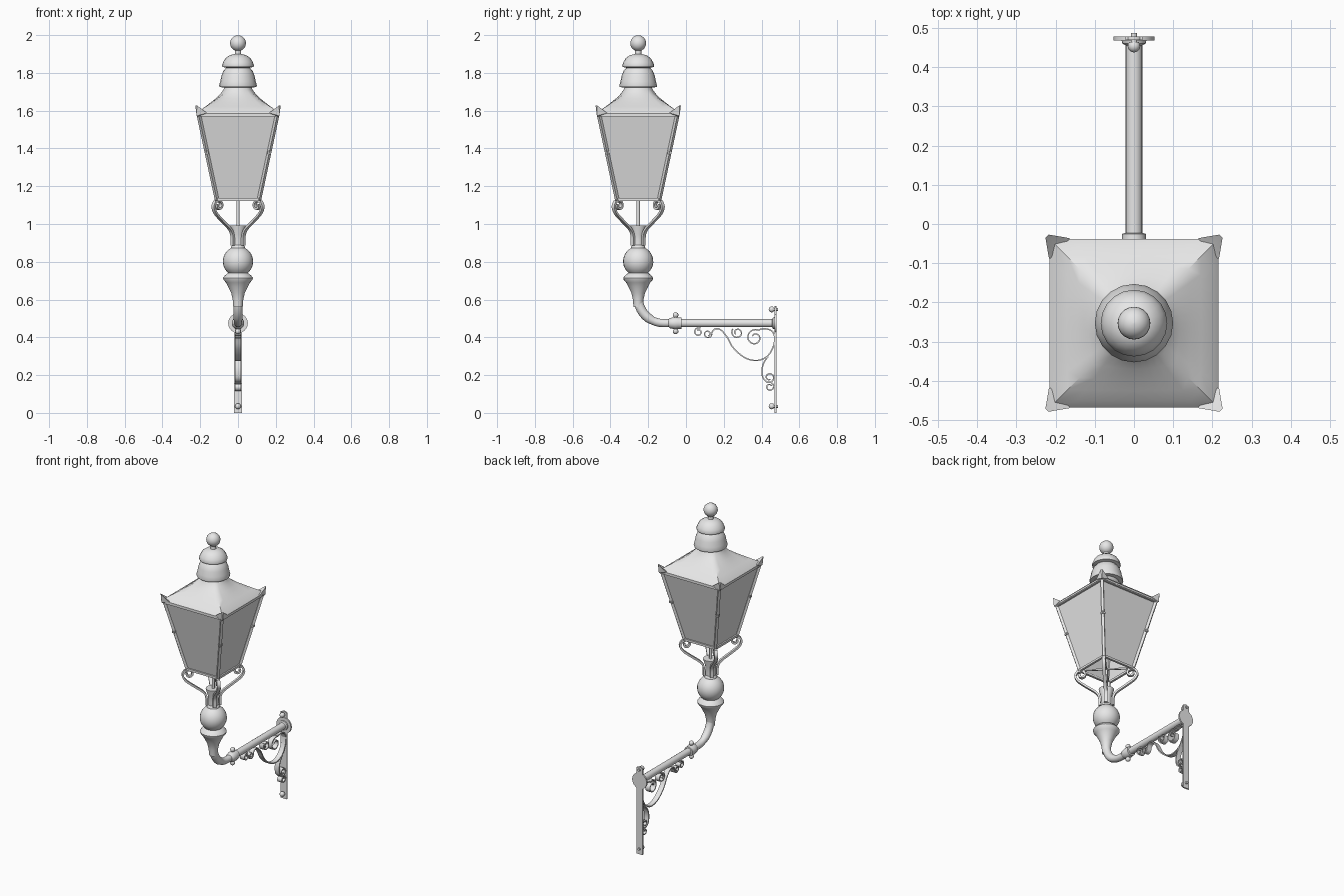
import bpy, bmesh, math
from mathutils import Vector, Matrix

if "Cube" in bpy.data.objects:
    bpy.data.objects.remove(bpy.data.objects["Cube"])

CY = -0.253          # lantern axis in y
ARM_Z = 0.475        # height of the horizontal arm
CORNERS = [(1, 1), (-1, 1), (-1, -1), (1, -1)]

grey = bpy.data.materials.new("painted grey metal")
grey.diffuse_color = (0.8, 0.8, 0.8, 1)
grey.use_nodes = True
grey.node_tree.nodes["Principled BSDF"].inputs["Base Color"].default_value = grey.diffuse_color


def finish(name, bm, angle=40):
    bmesh.ops.recalc_face_normals(bm, faces=bm.faces)
    me = bpy.data.meshes.new(name)
    bm.to_mesh(me)
    bm.free()
    me.materials.append(grey)
    ob = bpy.data.objects.new(name, me)
    bpy.context.collection.objects.link(ob)
    bpy.ops.object.select_all(action='DESELECT')
    ob.select_set(True)
    bpy.context.view_layer.objects.active = ob
    bpy.ops.object.shade_smooth_by_angle(angle=math.radians(angle))
    return ob


def loft(bm, rings, caps=True):
    """Skin a list of closed rings of points."""
    vs = [[bm.verts.new(p) for p in r] for r in rings]
    n = len(vs[0])
    for a, b in zip(vs, vs[1:]):
        for i in range(n):
            bm.faces.new((a[i], a[(i + 1) % n], b[(i + 1) % n], b[i]))
    if caps:
        bm.faces.new(vs[0][::-1])
        bm.faces.new(vs[-1])


def lathe(name, profile, origin=(0, CY, 0), axis=(0, 0, 1), seg=20):
    """Turn (radius, distance) pairs around an axis."""
    q = Vector((0, 0, 1)).rotation_difference(Vector(axis))
    rings = []
    for r, h in profile:
        rings.append([Vector(origin) + q @ Vector((r * math.cos(t), r * math.sin(t), h))
                      for t in (2 * math.pi * i / seg for i in range(seg))])
    bm = bmesh.new()
    loft(bm, rings)
    return finish(name, bm)


def ball(r, z, a0=-88, a1=88, n=10):
    """Profile of a ball between two latitudes."""
    return [(r * math.cos(math.radians(a)), z + r * math.sin(math.radians(a)))
            for a in (a0 + (a1 - a0) * i / n for i in range(n + 1))]


def smooth(pts, n=6):
    """Catmull-Rom through the points."""
    p = [Vector(q) for q in pts]
    p = [2 * p[0] - p[1]] + p + [2 * p[-1] - p[-2]]
    out = []
    for a, b, c, d in zip(p, p[1:], p[2:], p[3:]):
        for i in range(n):
            t = i / n
            out.append(0.5 * (2 * b + (c - a) * t + (2 * a - 5 * b + 4 * c - d) * t * t
                              + (3 * b - a - 3 * c + d) * t ** 3))
    return out + [p[-2]]


def spiral(c, r0, r1, start, turn, n=22):
    return [(c[0] + (r0 + (r1 - r0) * i / n) * math.cos(math.radians(start + turn * i / n)),
             c[1] + (r0 + (r1 - r0) * i / n) * math.sin(math.radians(start + turn * i / n)))
            for i in range(n + 1)]


def ribbon(bm, path, width, thick, place):
    """Flat bar following a 2D path; place(u, side, v) gives the 3D point."""
    p = [Vector(q) for q in path]
    rings = []
    for i, q in enumerate(p):
        d = (p[min(i + 1, len(p) - 1)] - p[max(i - 1, 0)]).normalized()
        n = Vector((-d.y, d.x)) * thick / 2
        rings.append([place((q + n * s).x, w * width / 2, (q + n * s).y)
                      for s, w in ((1, 1), (1, -1), (-1, -1), (-1, 1))])
    loft(bm, rings)


def bar(bm, a, b, w):
    """Square bar between two points."""
    a, b = Vector(a), Vector(b)
    m = Matrix.LocRotScale((a + b) / 2, (b - a).to_track_quat('Z', 'Y'), (w, w, (b - a).length))
    bmesh.ops.create_cube(bm, size=1, matrix=m)


def box(bm, c, s):
    bmesh.ops.create_cube(bm, size=1, matrix=Matrix.LocRotScale(c, None, s))


# Finial and two chimney caps
lathe("finial", [(0.022, 1.885), (0.016, 1.905)] + ball(0.042, 1.957, -66, 88))
lathe("upper_cap", [(0.055, 1.825), (0.083, 1.832), (0.085, 1.84), (0.078, 1.858), (0.066, 1.878),
                    (0.045, 1.893), (0.018, 1.9)])
lathe("lower_cap", [(0.068, 1.722), (0.098, 1.725), (0.1, 1.733), (0.094, 1.755), (0.088, 1.785),
                    (0.078, 1.81), (0.062, 1.828), (0.05, 1.84)])

# Roof, square at the eaves and round at the top
def roof_ring(half, z, roundness, n=40):
    ring = []
    for i in range(n):
        t = 2 * math.pi * i / n + math.pi / 4
        c, s = math.cos(t), math.sin(t)
        k = roundness + (1 - roundness) / max(abs(c), abs(s))
        ring.append((half * k * c, CY + half * k * s, z))
    return ring

bm = bmesh.new()
loft(bm, [roof_ring(*r) for r in ((0.205, 1.572, 0), (0.215, 1.574, 0), (0.215, 1.586, 0),
                                  (0.198, 1.604, 0), (0.172, 1.622, 0.05), (0.145, 1.643, 0.15),
                                  (0.117, 1.665, 0.35), (0.094, 1.688, 0.65), (0.078, 1.71, 0.9),
                                  (0.07, 1.728, 1))])
finish("roof", bm)

# Tapered panes, open at the bottom
def square(h, z):
    return [(x * h, CY + y * h, z) for x, y in CORNERS]

bm = bmesh.new()
loft(bm, [square(0.108, 1.13), square(0.203, 1.574)], caps=False)
finish("panes", bm)

# Frame bars along corners, bottom and top, with small joints
bm = bmesh.new()
low, high = square(0.112, 1.13), square(0.207, 1.574)
for i in range(4):
    j = (i + 1) % 4
    bar(bm, low[i], high[i], 0.016)
    bar(bm, low[i], low[j], 0.014)
    bar(bm, high[i], high[j], 0.012)
    mid = Vector(low[i]).lerp(Vector(high[i]), 0.56)
    box(bm, mid, (0.02, 0.02, 0.014))
for i in (0, 1):
    bar(bm, low[i], low[i + 2], 0.009)
finish("lantern_frame", bm, 30)

# Pointed ears on the four eave corners
bm = bmesh.new()
for sx, sy in CORNERS:
    def at(x, y, z):
        return bm.verts.new((sx * x, CY + sy * y, z))
    tip, tip2 = at(0.226, 0.218, 1.628), at(0.218, 0.226, 1.628)
    foot = at(0.208, 0.208, 1.565)
    a, a2 = at(0.217, 0.165, 1.588), at(0.207, 0.165, 1.588)
    b, b2 = at(0.165, 0.217, 1.588), at(0.165, 0.207, 1.588)
    o, inner = at(0.219, 0.219, 1.572), at(0.202, 0.202, 1.6)
    for f in ((tip, a, o), (tip2, o, b), (tip, o, tip2), (tip, inner, a2, a), (tip2, b, b2, inner),
              (tip, tip2, inner), (a, a2, foot, o), (b, o, foot, b2), (a2, inner, foot),
              (b2, foot, inner)):
        bm.faces.new(f)
finish("eave_ears", bm, 30)

# Four curved legs on the diagonals, each ending in a scroll
leg = smooth([(0.04, 0.885), (0.042, 0.94), (0.062, 0.975), (0.115, 1.015), (0.165, 1.055),
              (0.183, 1.09), (0.172, 1.118)])
leg += [Vector(p) for p in spiral((0.146, 1.098), 0.026, 0.012, 60, 330, 16)]
bm = bmesh.new()
for sx, sy in CORNERS:
    d, e = Vector((sx, sy, 0)).normalized(), Vector((-sy, sx, 0)).normalized()
    ribbon(bm, leg, 0.02, 0.012,
           lambda u, w, v: d * u + e * w + Vector((0, CY, v)))
finish("support_legs", bm)

# Socket, gas rod and turned baluster
lathe("rod", [(0.009, 0.97), (0.009, 1.135)], seg=10)
lathe("socket", [(0.03, 0.87), (0.03, 0.91), (0.032, 0.945), (0.044, 0.985), (0.045, 0.993),
                 (0.03, 0.993)])
lathe("baluster", [(0.025, 0.56), (0.028, 0.6), (0.036, 0.635), (0.052, 0.668), (0.064, 0.69),
                   (0.077, 0.705), (0.079, 0.715), (0.07, 0.727), (0.058, 0.737)]
      + ball(0.08, 0.802, -50, 62) + [(0.037, 0.88), (0.03, 0.888)], seg=24)

# Elbow and horizontal arm swept as one pipe
R = 0.135
path = [(CY, 0.63)] + [(CY + R - R * math.cos(a), ARM_Z + R - R * math.sin(a))
                       for a in (math.pi / 2 * i / 10 for i in range(11))] + [(-0.06, ARM_Z), (0.47, ARM_Z)]
bm = bmesh.new()
rings = []
for i, q in enumerate(path):
    d = (Vector(path[min(i + 1, len(path) - 1)]) - Vector(path[max(i - 1, 0)])).normalized()
    r = 0.025 if i < 8 else 0.0215
    rings.append([(r * math.cos(t), q[0] - d.y * r * math.sin(t), q[1] + d.x * r * math.sin(t))
                  for t in (2 * math.pi * k / 16 for k in range(16))])
loft(bm, rings)
finish("arm_pipe", bm)

# Collar with set screws above and below
lathe("collar", [(0.021, -0.092), (0.027, -0.085), (0.03, -0.07), (0.033, -0.055), (0.03, -0.04),
                 (0.03, -0.025), (0.021, -0.023)], (0, 0, ARM_Z), (0, 1, 0))
for s, n in ((1, "top"), (-1, "bottom")):
    lathe("set_screw_" + n, [(0.009, 0.02), (0.009, 0.036)] + ball(0.015, 0.043, -45, 85, 6),
          (0, -0.055, ARM_Z), (0, 0, s), 12)

# Wall plate, round rose and fixing screws
bm = bmesh.new()
box(bm, (0, 0.4735, 0.28), (0.044, 0.009, 0.56))
finish("wall_plate", bm)
lathe("wall_rose", [(0.052, 0.468), (0.052, 0.478)], (0, 0, ARM_Z), (0, 1, 0), 24)
lathe("arm_flange", [(0.022, 0.456), (0.03, 0.461), (0.032, 0.47)], (0, 0, ARM_Z), (0, 1, 0))
lathe("plate_top", [(0.022, 0.469), (0.022, 0.478)], (0, 0, 0.545), (0, 1, 0))
for z in (0.035, 0.548):
    lathe("fixing_screw", [(0.008, -0.02), (0.008, 0.005)] + ball(0.016, 0.013, -40, 85, 6),
          (0, 0.467, z), (0, -1, 0), 12)

# Scrollwork bracket in the plane of the arm
brace = smooth([(0.135, 0.42), (0.15, 0.442), (0.18, 0.442), (0.215, 0.405), (0.25, 0.345),
                (0.31, 0.293), (0.375, 0.277), (0.43, 0.3), (0.462, 0.35), (0.472, 0.41), (0.472, 0.45)])
lower = smooth([(0.435, 0.3), (0.412, 0.265), (0.402, 0.225), (0.408, 0.185), (0.43, 0.162)])
scrolls = [brace, lower,
           spiral((0.115, 0.418), 0.022, 0.01, 0, -430),
           spiral((0.066, 0.428), 0.024, 0.01, 60, 430),
           spiral((0.272, 0.425), 0.031, 0.012, 140, 450),
           smooth([(0.472, 0.4), (0.455, 0.433), (0.42, 0.445), (0.39, 0.442)], 4)
           + [Vector(p) for p in spiral((0.365, 0.398), 0.045, 0.016, 60, 450, 30)],
           spiral((0.441, 0.188), 0.028, 0.011, 235, 430),
           spiral((0.443, 0.138), 0.024, 0.01, 90, -430)]
bm = bmesh.new()
for s in scrolls:
    ribbon(bm, s, 0.032, 0.007, lambda u, w, v: Vector((w, u, v)))
finish("scroll_bracket", bm)
